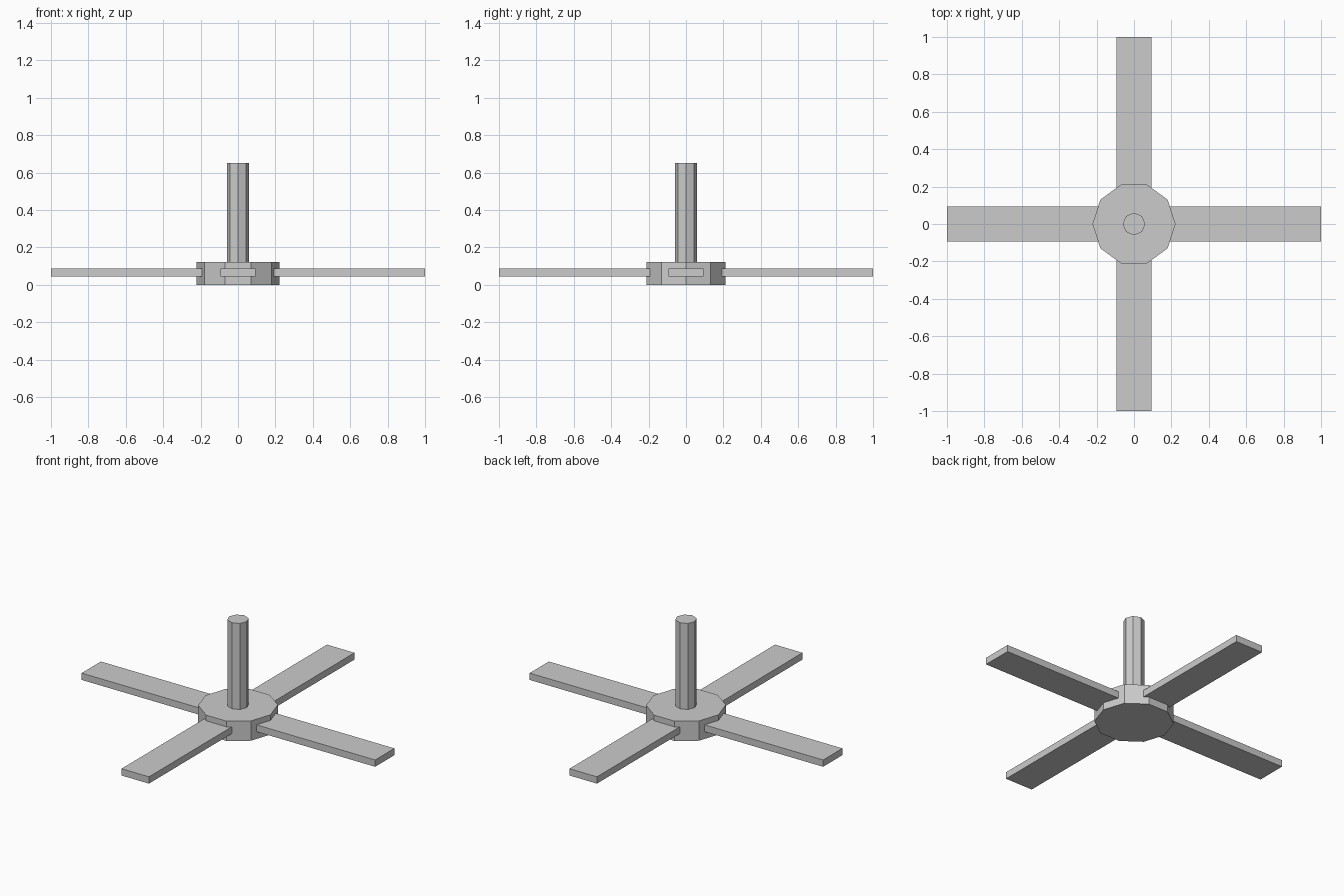
import bpy, bmesh, math
from mathutils import Matrix

if "Cube" in bpy.data.objects:
    bpy.data.objects.remove(bpy.data.objects["Cube"])

grey = bpy.data.materials.new("plain grey")
grey.diffuse_color = (0.6, 0.6, 0.6, 1)
grey.use_nodes = True
grey.node_tree.nodes["Principled BSDF"].inputs["Base Color"].default_value = grey.diffuse_color


def add_object(name, bm):
    bmesh.ops.recalc_face_normals(bm, faces=bm.faces)
    mesh = bpy.data.meshes.new(name)
    bm.to_mesh(mesh)
    bm.free()
    mesh.materials.append(grey)
    obj = bpy.data.objects.new(name, mesh)
    bpy.context.collection.objects.link(obj)
    return obj


def prism(name, sides, radius, z0, z1):
    """Upright prism with its first corner on +x."""
    bm = bmesh.new()
    ring = [bm.verts.new((radius * math.cos(2 * math.pi * i / sides),
                          radius * math.sin(2 * math.pi * i / sides), z0))
            for i in range(sides)]
    base = bm.faces.new(ring)
    top = bmesh.ops.extrude_face_region(bm, geom=[base], use_keep_orig=True)["geom"]
    bmesh.ops.translate(bm, vec=(0, 0, z1 - z0),
                        verts=[v for v in top if isinstance(v, bmesh.types.BMVert)])
    return add_object(name, bm)


def blade(name, angle):
    """Flat blade set into the hub, reaching out along the given angle."""
    inner, outer, width, z0, z1 = 0.15, 1.0, 0.187, 0.045, 0.087
    bm = bmesh.new()
    bmesh.ops.create_cube(bm, size=1)
    bmesh.ops.scale(bm, vec=(outer - inner, width, z1 - z0), verts=bm.verts)
    bmesh.ops.translate(bm, vec=((inner + outer) / 2, 0, (z0 + z1) / 2), verts=bm.verts)
    bmesh.ops.rotate(bm, cent=(0, 0, 0), matrix=Matrix.Rotation(angle, 3, 'Z'), verts=bm.verts)
    return add_object(name, bm)


# Ten-sided hub and eight-sided hanging rod
prism("hub", 10, 0.222, 0.0, 0.122)
prism("rod", 8, 0.06, 0.12, 0.652)

# Four blades
for i, side in enumerate(("right", "back", "left", "front")):
    blade(side + "_blade", i * math.pi / 2)
